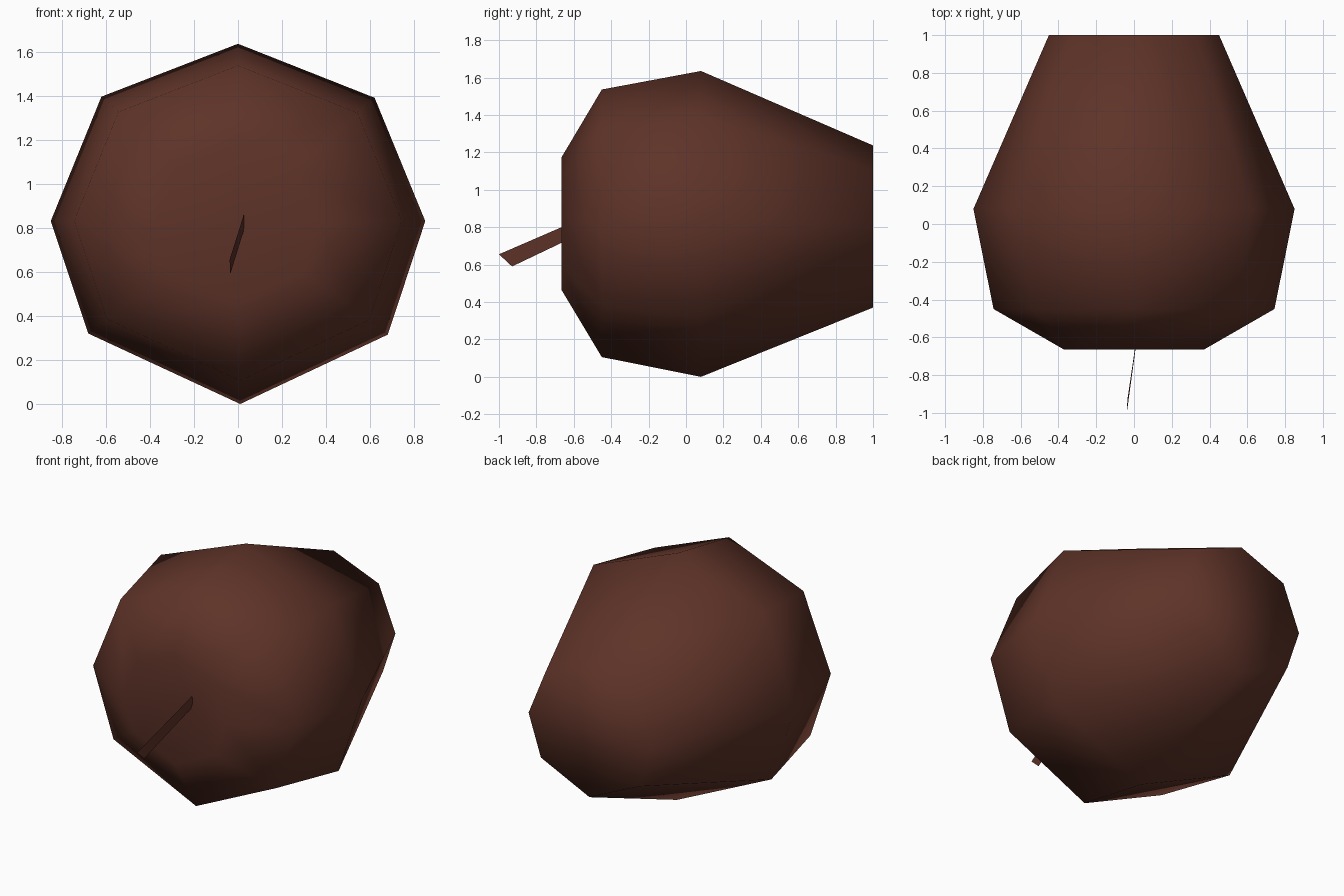
import bpy

if "Cube" in bpy.data.objects:
    bpy.data.objects.remove(bpy.data.objects["Cube"])

brown = bpy.data.materials.new("dark brown")
brown.diffuse_color = (0.112, 0.033, 0.021, 1)
brown.use_nodes = True
brown.node_tree.nodes["Principled BSDF"].inputs["Base Color"].default_value = brown.diffuse_color


def add_mesh(name, verts, faces):
    mesh = bpy.data.meshes.new(name)
    mesh.from_pydata(verts, [], faces)
    mesh.materials.append(brown)
    mesh.shade_smooth()
    obj = bpy.data.objects.new(name, mesh)
    bpy.context.collection.objects.link(obj)
    return obj


# fruit body: uneven octagon section (x, z about the axis), scaled along y
section = [(0, 0.815), (0.62, 0.57), (0.85, 0.01), (0.68, -0.505),
           (0.01, -0.82), (-0.68, -0.50), (-0.85, 0.01), (-0.62, 0.575)]
# y, scale, axis height
rings = [(-0.665, 0.435, 0.82), (-0.45, 0.875, 0.823),
         (0.08, 1.0, 0.82), (1.0, 0.53, 0.805)]
n = len(section)
verts = [(x * s, y, zc + z * s) for y, s, zc in rings for x, z in section]
faces = []
for r in range(len(rings) - 1):
    for i in range(n):
        j = (i + 1) % n
        faces.append((r * n + i, (r + 1) * n + i, (r + 1) * n + j, r * n + j))

# dimpled front around the stem, flat back
verts.append((0.0, -0.50, 0.83))
faces += [(i, (i + 1) % n, len(verts) - 1) for i in range(n)]
last = (len(rings) - 1) * n
faces.append(tuple(last + i for i in reversed(range(n))))
body = add_mesh("fruit_body", verts, faces)

# consistent outward normals
import bmesh
bm = bmesh.new()
bm.from_mesh(body.data)
bmesh.ops.recalc_face_normals(bm, faces=bm.faces)
bm.to_mesh(body.data)
bm.free()

# thin flat stem
add_mesh("stem", [(-0.038, -1.0, 0.655), (-0.035, -0.93, 0.59),
                  (0.03, -0.49, 0.80), (0.028, -0.515, 0.865)], [(0, 1, 2, 3)])
